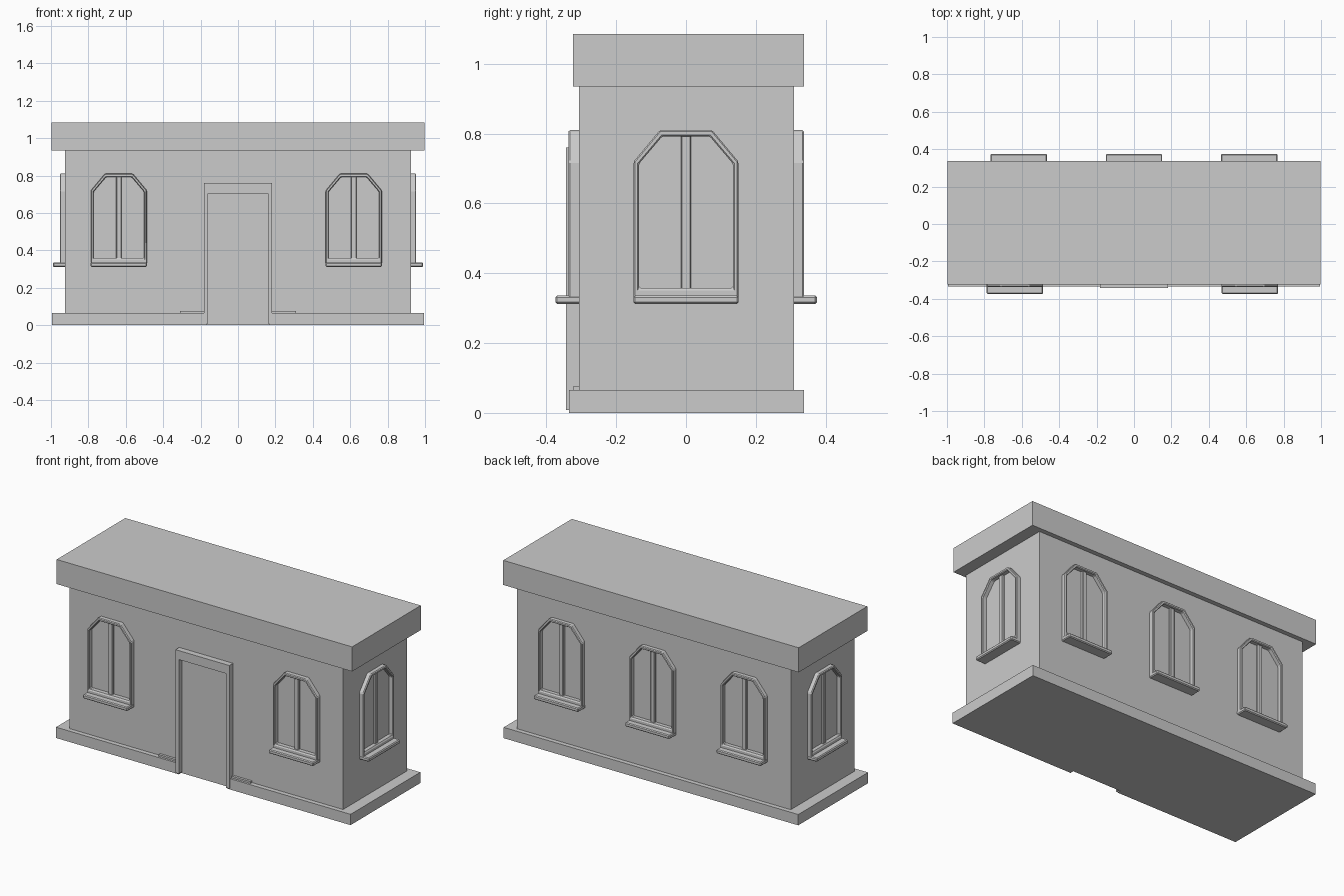
import bpy, bmesh
from math import pi
from mathutils import Matrix

if "Cube" in bpy.data.objects:
    bpy.data.objects.remove(bpy.data.objects["Cube"])

def finish(name, bm, matrix=None, bevel=0.0):
    bmesh.ops.recalc_face_normals(bm, faces=bm.faces)
    mesh = bpy.data.meshes.new(name)
    bm.to_mesh(mesh)
    bm.free()
    ob = bpy.data.objects.new(name, mesh)
    bpy.context.collection.objects.link(ob)
    if matrix:
        ob.matrix_world = matrix
    if bevel:
        m = ob.modifiers.new("edge_bevel", 'BEVEL')
        m.width, m.segments = bevel, 1
    return ob

def box(name, x0, x1, y0, y1, z0, z1, matrix=None, bevel=0.0):
    bm = bmesh.new()
    bmesh.ops.create_cube(bm, size=1)
    for v in bm.verts:
        v.co = ((x0 + x1) / 2 + v.co.x * (x1 - x0),
                (y0 + y1) / 2 + v.co.y * (y1 - y0),
                (z0 + z1) / 2 + v.co.z * (z1 - z0))
    return finish(name, bm, matrix, bevel)

def prism(name, outline, z0, z1):
    bm = bmesh.new()
    face = bm.faces.new([bm.verts.new((x, y, z0)) for x, y in outline])
    ext = bmesh.ops.extrude_face_region(bm, geom=[face], use_keep_orig=True)
    for g in ext["geom"]:
        if isinstance(g, bmesh.types.BMVert):
            g.co.z = z1
    return finish(name, bm)

def frame(name, outer, inner, y_front, y_back, matrix=None, bevel=0.0):
    """Closed frame between two matching outlines in the xz plane."""
    bm = bmesh.new()
    loops = [[bm.verts.new((x, y, z)) for x, z in pts]
             for pts, y in ((outer, y_front), (inner, y_front),
                            (inner, y_back), (outer, y_back))]
    n = len(outer)
    for k in range(4):
        a, b = loops[k], loops[(k + 1) % 4]
        for i in range(n):
            j = (i + 1) % n
            bm.faces.new((a[i], a[j], b[j], b[i]))
    return finish(name, bm, matrix, bevel)

def arch(half, bottom, shoulder, top, flat):
    return [(-half, bottom), (half, bottom), (half, shoulder),
            (flat, top), (-flat, top), (-half, shoulder)]

def window(name, matrix):
    # local y = 0 is the wall surface, -y is outward
    frame(name + "_frame", arch(.15, .325, .72, .81, .075),
          arch(.135, .358, .713, .792, .068), -.029, .01, matrix, .005)
    box(name + "_mullion", -.015, .015, -.015, .01, .35, .795, matrix, .004)
    box(name + "_sill", -.151, .151, -.066, .01, .312, .336, matrix, .005)

# Walls and roof slab
box("walls", -.925, .925, -.307, .31, .03, .96)
box("roof_slab", -.998, .998, -.324, .338, .935, 1.085)

# Plinth, notched at the doorway
prism("plinth", [(-.995, -.335), (-.165, -.335), (-.165, -.309), (.165, -.309),
                 (.165, -.335), (.995, -.335), (.995, .338), (-.995, .338)], 0, .066)
for side in (-1, 1):
    a, b = sorted((side * .17, side * .31))
    box("plinth_ledge", a, b, -.322, -.30, .06, .077)

# Door surround and door leaf
for side in (-1, 1):
    a, b = sorted((side * .16, side * .182))
    box("door_jamb", a, b, -.343, -.30, .008, .72)
box("door_lintel", -.182, .182, -.343, -.30, .705, .76)
box("door_leaf", -.162, .162, -.312, -.30, 0, .707)

# Windows: two in front, three behind, one on each end
spots = [("front_window", x, -.308, 0) for x in (-.637, .619)]
spots += [("back_window", x, .309, pi) for x in (-.617, 0, .617)]
spots += [("right_window", .924, 0, pi / 2), ("left_window", -.924, 0, -pi / 2)]
for name, x, y, turn in spots:
    window(name, Matrix.Translation((x, y, 0)) @ Matrix.Rotation(turn, 4, 'Z'))
